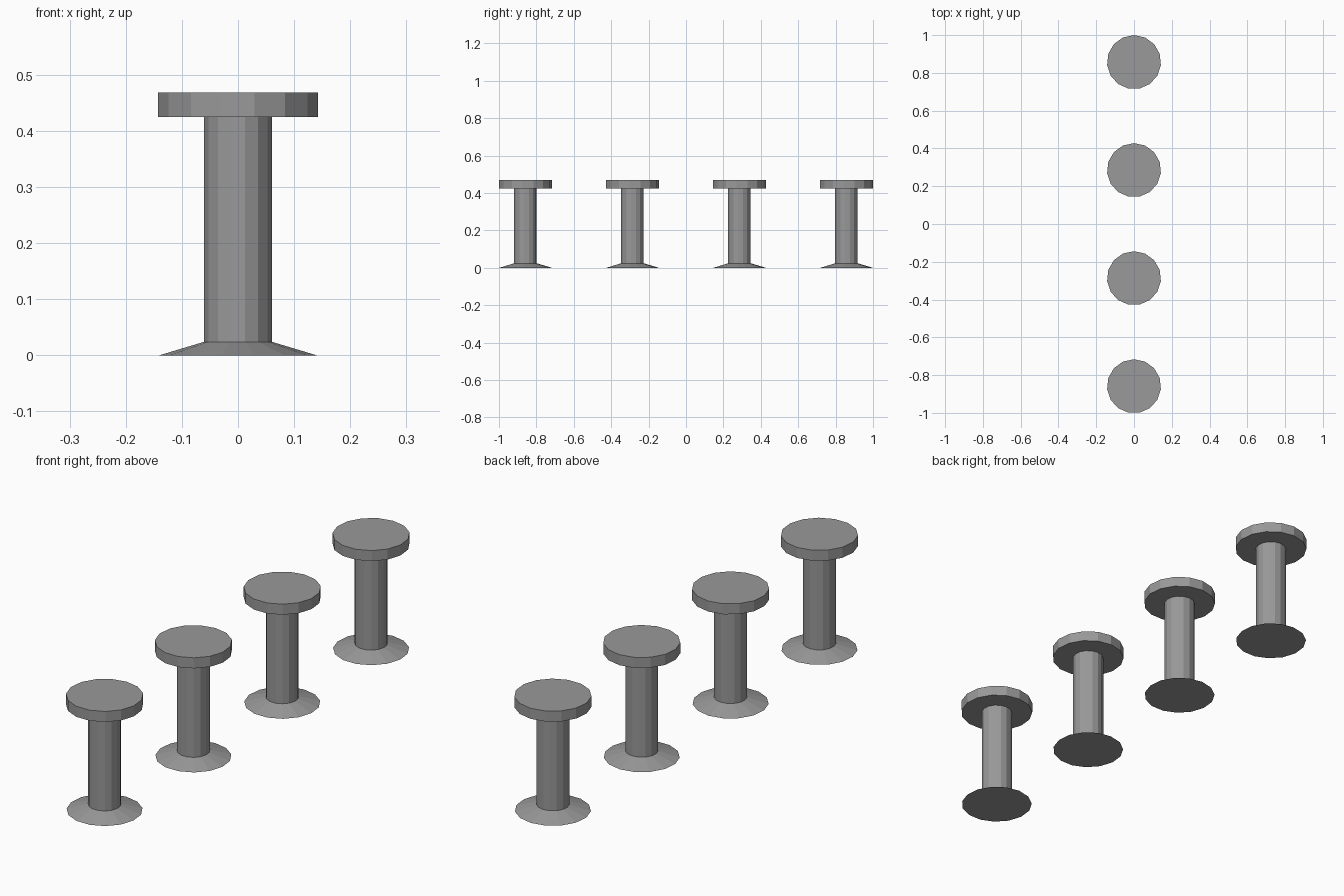
import bpy
import bmesh
from mathutils import Matrix

if "Cube" in bpy.data.objects:
    bpy.data.objects.remove(bpy.data.objects["Cube"])

SIDES = 15
SEAT_R = 0.143
SPACING = 0.572
COUNT = 4


def make_material(name, colour):
    mat = bpy.data.materials.new(name)
    mat.use_nodes = True
    mat.diffuse_color = colour
    mat.node_tree.nodes["Principled BSDF"].inputs["Base Color"].default_value = colour
    return mat


def make_frustum(name, r_bottom, r_top, z_bottom, z_top, mat):
    """Closed faceted frustum mesh between two heights."""
    bm = bmesh.new()
    bmesh.ops.create_cone(
        bm, cap_ends=True, segments=SIDES, radius1=r_bottom, radius2=r_top,
        depth=z_top - z_bottom,
        matrix=Matrix.Translation((0, 0, (z_bottom + z_top) / 2)))
    mesh = bpy.data.meshes.new(name)
    bm.to_mesh(mesh)
    bm.free()
    mesh.materials.append(mat)
    return mesh


grey = make_material("grey metal", (0.32, 0.32, 0.32, 1))

# Flared foot, straight post and thick round seat, shared by every stool
parts = [
    make_frustum("base", 0.141, 0.061, 0, 0.024, grey),
    make_frustum("post", 0.061, 0.061, 0.024, 0.425, grey),
    make_frustum("seat", SEAT_R, SEAT_R, 0.425, 0.468, grey),
]

# Row of stools from back to front
for i in range(COUNT):
    y = 1 - SEAT_R - i * SPACING
    for mesh in parts:
        obj = bpy.data.objects.new(f"stool_{i + 1}_{mesh.name}", mesh)
        obj.location.y = y
        bpy.context.collection.objects.link(obj)
